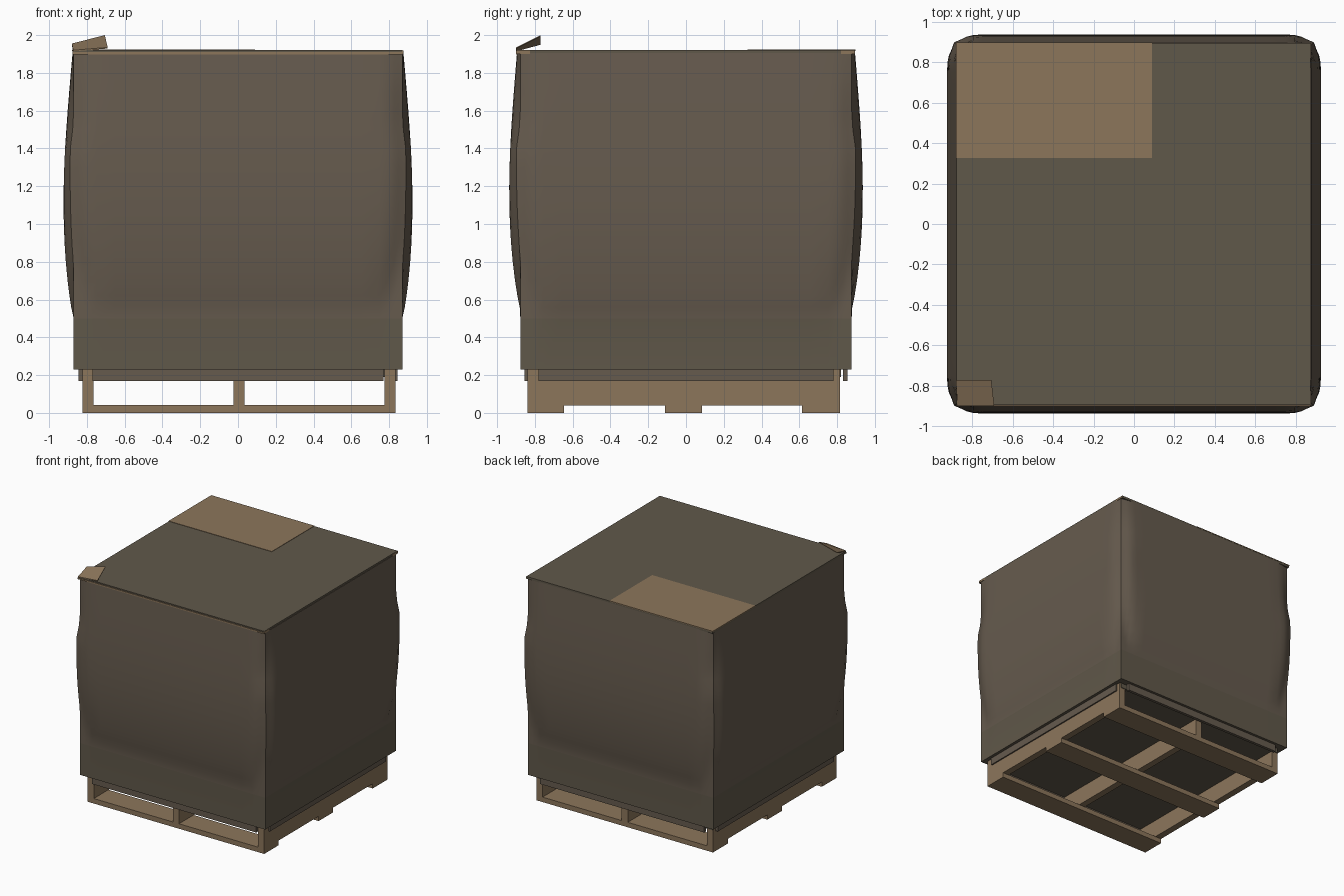
import bpy, bmesh, math

if "Cube" in bpy.data.objects:
    bpy.data.objects.remove(bpy.data.objects["Cube"])

def material(name, col):
    m = bpy.data.materials.new(name)
    m.diffuse_color = (*col, 1)
    m.use_nodes = True
    m.node_tree.nodes["Principled BSDF"].inputs["Base Color"].default_value = m.diffuse_color
    return m

WRAP = material("brown wrap", (0.132, 0.104, 0.076))
CARTON = material("olive brown carton", (0.118, 0.098, 0.068))
WOOD = material("tan wood", (0.262, 0.18, 0.105))

def finish(bm, name, *mats):
    bmesh.ops.recalc_face_normals(bm, faces=bm.faces)
    me = bpy.data.meshes.new(name)
    bm.to_mesh(me)
    bm.free()
    for m in mats:
        me.materials.append(m)
    ob = bpy.data.objects.new(name, me)
    bpy.context.collection.objects.link(ob)
    return ob

def box(name, x0, x1, y0, y1, z0, z1, mat):
    bm = bmesh.new()
    bmesh.ops.create_cube(bm, size=1)
    for v in bm.verts:
        v.co = ((x0 + x1) / 2 + v.co.x * (x1 - x0),
                (y0 + y1) / 2 + v.co.y * (y1 - y0),
                (z0 + z1) / 2 + v.co.z * (z1 - z0))
    return finish(bm, name, mat)

# Bulging wrapped load: rings whose four sides swell between base and top
HALF_X, HALF_Y, TOP = 0.87, 0.877, 1.905
US = [-1, -0.975, -0.95, -0.91, -0.86, -0.75, -0.4, 0, 0.4, 0.75, 0.86, 0.91, 0.95, 0.975]
ZS = [0.23, 0.5, 0.56, 0.62, 0.7, 0.8, 0.9, 1.0, 1.1, 1.2, 1.3, 1.4, 1.5, 1.6, 1.7, 1.8, TOP]

def swell(u, z, start, rim):
    edge = max(0, (abs(u) - 0.86) / 0.14)
    start += 0.28 * edge
    if z <= start:
        return 0
    t = (z - start) / (TOP - start)
    side = 1 - 0.65 * edge ** 3
    if z > 1.4:                       # corners pull in again near the top
        side *= 1 - edge ** 2 * min(1, (z - 1.4) / 0.15)
    return side * (0.051 * math.sin(math.pi * t ** 0.8) + rim * t)

def ring_point(side, u, z):
    dx, dy = swell(u, z, 0.5, 0.006), swell(u, z, 0.55, 0.018)
    corner = abs(u) == 1
    x, y = (HALF_X + (dx if corner else 0)) * u, HALF_Y + dy
    if side % 2:
        x, y = (HALF_Y + (dy if corner else 0)) * u, HALF_X + dx
    # quarter turns around the load
    return [(x, -y, z), (y, x, z), (-x, y, z), (-y, -x, z)][side]

bm = bmesh.new()
rings = [[bm.verts.new(ring_point(s, u, z)) for s in range(4) for u in US] for z in ZS]
n = len(rings[0])
for k, (a, b) in enumerate(zip(rings, rings[1:])):
    for i in range(n):
        f = bm.faces.new((a[i], a[(i + 1) % n], b[(i + 1) % n], b[i]))
        f.material_index = 1 if k == 0 else 0
bm.faces.new(rings[0]).material_index = 1
bm.faces.new(rings[-1])
load = finish(bm, "wrapped_load", WRAP, CARTON)
bpy.context.view_layer.objects.active = load
load.select_set(True)
bpy.ops.object.shade_smooth_by_angle(angle=math.radians(30))

# Top sheet with a bare cardboard area at the back left
box("top_sheet", -0.877, 0.872, -0.895, 0.895, 1.9, 1.92, CARTON)
box("bare_top_patch", -0.879, 0.09, 0.325, 0.897, 1.916, 1.923, WOOD)
box("front_edge_strip", -0.877, 0.872, -0.9, -0.894, 1.898, 1.91, WOOD)
for y in (-0.9, 0.82):
    box("corner_tab", 0.869, 0.875, y, y + 0.075, 1.9, 1.918, WOOD)

# Lifted flap at the front left corner
bm = bmesh.new()
quad = [(-0.872, -0.9, 1.92), (-0.69, -0.9, 1.935), (-0.705, -0.77, 2.0), (-0.88, -0.77, 1.955)]
low = [bm.verts.new((x, y, z - 0.006)) for x, y, z in quad]
high = [bm.verts.new(c) for c in quad]
bm.faces.new(low)
bm.faces.new(high)
for i in range(4):
    j = (i + 1) % 4
    bm.faces.new((low[i], low[j], high[j], high[i]))
finish(bm, "lifted_flap", WOOD)

# Wrap skirt around the pallet deck
for s in (-1, 1):
    a, b = sorted((s * 0.82, s * 0.845))
    box("side_skirt", a, b, -0.78, 0.78, 0.17, 0.235, WRAP)
    a, b = sorted((s * 0.83, s * 0.855))
    box("end_skirt", -0.77, 0.77, a, b, 0.17, 0.235, WRAP)
box("deck_underside", -0.82, 0.82, -0.83, 0.82, 0.19, 0.235, CARTON)

# Pallet: three runners and three bottom boards
for x in (-0.795, 0.005, 0.805):
    box("pallet_runner", x - 0.029, x + 0.029, -0.84, 0.815, 0.04, 0.23, WOOD)
for y0, y1 in ((-0.84, -0.645), (-0.11, 0.085), (0.615, 0.815)):
    box("bottom_board", -0.824, 0.834, y0, y1, 0, 0.042, WOOD)
